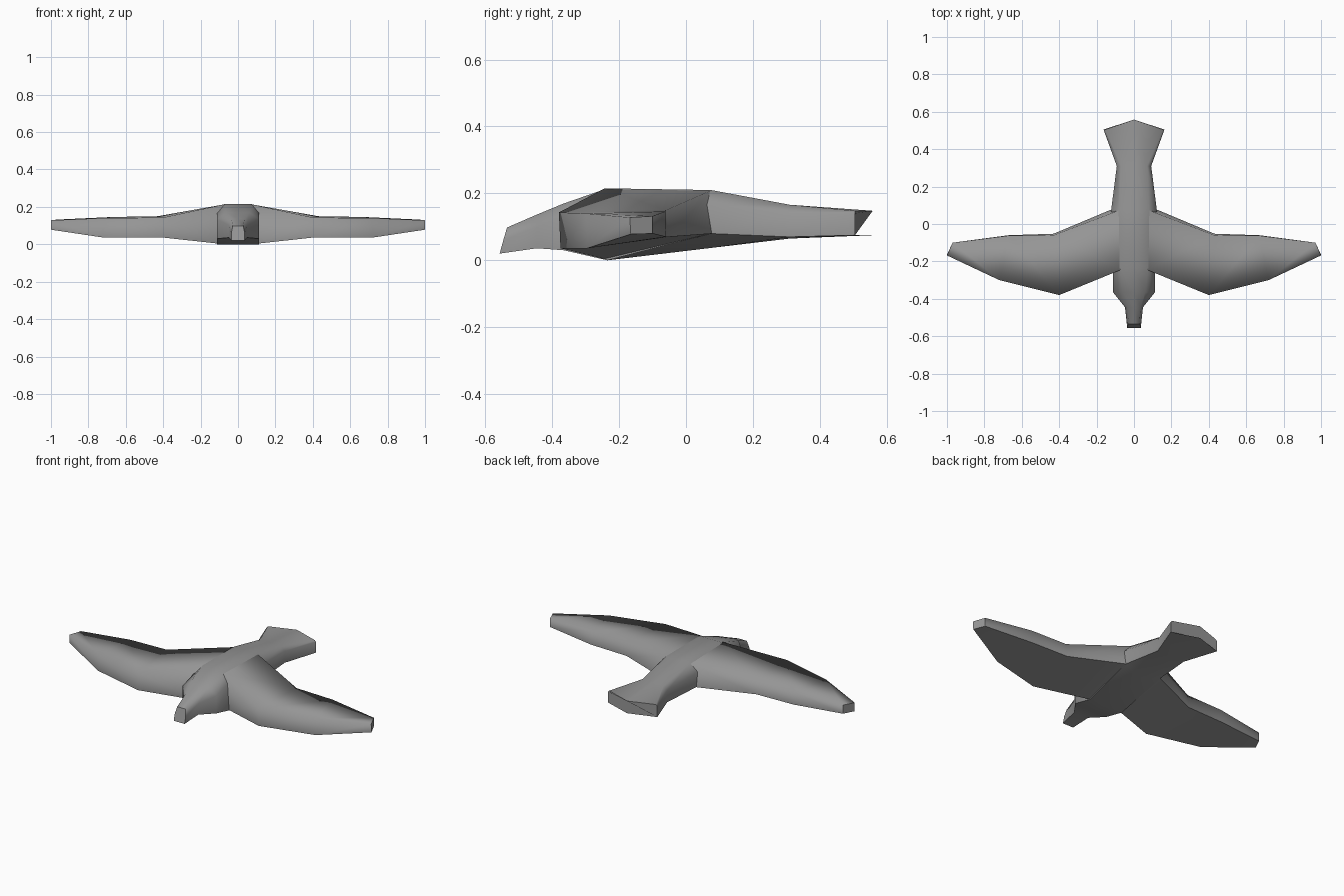
import bpy, bmesh

if "Cube" in bpy.data.objects:
    bpy.data.objects.remove(bpy.data.objects["Cube"])

grey = bpy.data.materials.new("feather grey")
grey.diffuse_color = (0.3, 0.3, 0.3, 1)
grey.use_nodes = True
grey.node_tree.nodes["Principled BSDF"].inputs["Base Color"].default_value = grey.diffuse_color


def loft(name, rings, mirror=False):
    """Skin closed rings of points, cap both ends, keep underside and cap edges sharp."""
    bm = bmesh.new()
    vr = [[bm.verts.new(p) for p in r] for r in rings]
    n = len(rings[0])
    for a, b in zip(vr, vr[1:]):
        for i in range(n):
            j = (i + 1) % n
            bm.faces.new((a[i], a[j], b[j], b[i]))
    caps = [bm.faces.new(vr[0]), bm.faces.new(vr[-1])]
    bmesh.ops.recalc_face_normals(bm, faces=bm.faces)
    bm.normal_update()
    for f in bm.faces:
        f.smooth = True
    for e in bm.edges:
        under = [f.normal.z < -0.6 for f in e.link_faces]
        if any(f in caps for f in e.link_faces) or under[0] != under[1]:
            e.smooth = False
    me = bpy.data.meshes.new(name)
    bm.to_mesh(me)
    bm.free()
    me.materials.append(grey)
    ob = bpy.data.objects.new(name, me)
    bpy.context.collection.objects.link(ob)
    if mirror:
        ob.modifiers.new("mirror", "MIRROR")
    return ob


def body_ring(y, w, wt, keel, low, mid, top, point=0.0, lean=0.0):
    """Ring from keel over the side to the back; point pushes the middle rearward."""
    half = [(w, y, low), (w, y + lean / 2, mid), (wt, y + lean, top)]
    left = [(-x, yy, z) for x, yy, z in reversed(half)]
    return [(0, y + point, keel)] + half + [(0, y + lean + point, top)] + left


# head, trunk and fanned tail
loft("body", [
    body_ring(-0.557, 0.036, 0.028, 0.02, 0.02, 0.06, 0.098, lean=0.022),   # beak tip
    body_ring(-0.445, 0.048, 0.036, 0.036, 0.036, 0.10, 0.137),             # beak base
    body_ring(-0.365, 0.112, 0.06, 0.03, 0.03, 0.135, 0.17),                # head
    body_ring(-0.235, 0.112, 0.075, 0.0, 0.0, 0.175, 0.215),                # breast
    body_ring(0.075, 0.122, 0.08, 0.037, 0.08, 0.165, 0.21),                # rump
    body_ring(0.31, 0.092, 0.07, 0.065, 0.07, 0.14, 0.166),                 # tail root
    body_ring(0.505, 0.163, 0.155, 0.075, 0.075, 0.14, 0.148, point=0.053), # tail fan
])

# wings: front bottom, front top, rear top, rear bottom from root to tip
loft("wings", [
    [(0.09, -0.235, 0.002), (0.07, -0.245, 0.214), (0.075, 0.075, 0.209), (0.115, 0.08, 0.08)],
    [(0.40, -0.375, 0.036), (0.40, -0.38, 0.143), (0.43, -0.06, 0.15), (0.43, -0.052, 0.07)],
    [(0.72, -0.295, 0.036), (0.72, -0.30, 0.14), (0.67, -0.062, 0.146), (0.67, -0.06, 0.07)],
    [(1.0, -0.165, 0.078), (1.0, -0.168, 0.128), (0.97, -0.10, 0.132), (0.97, -0.10, 0.08)],
], mirror=True)
